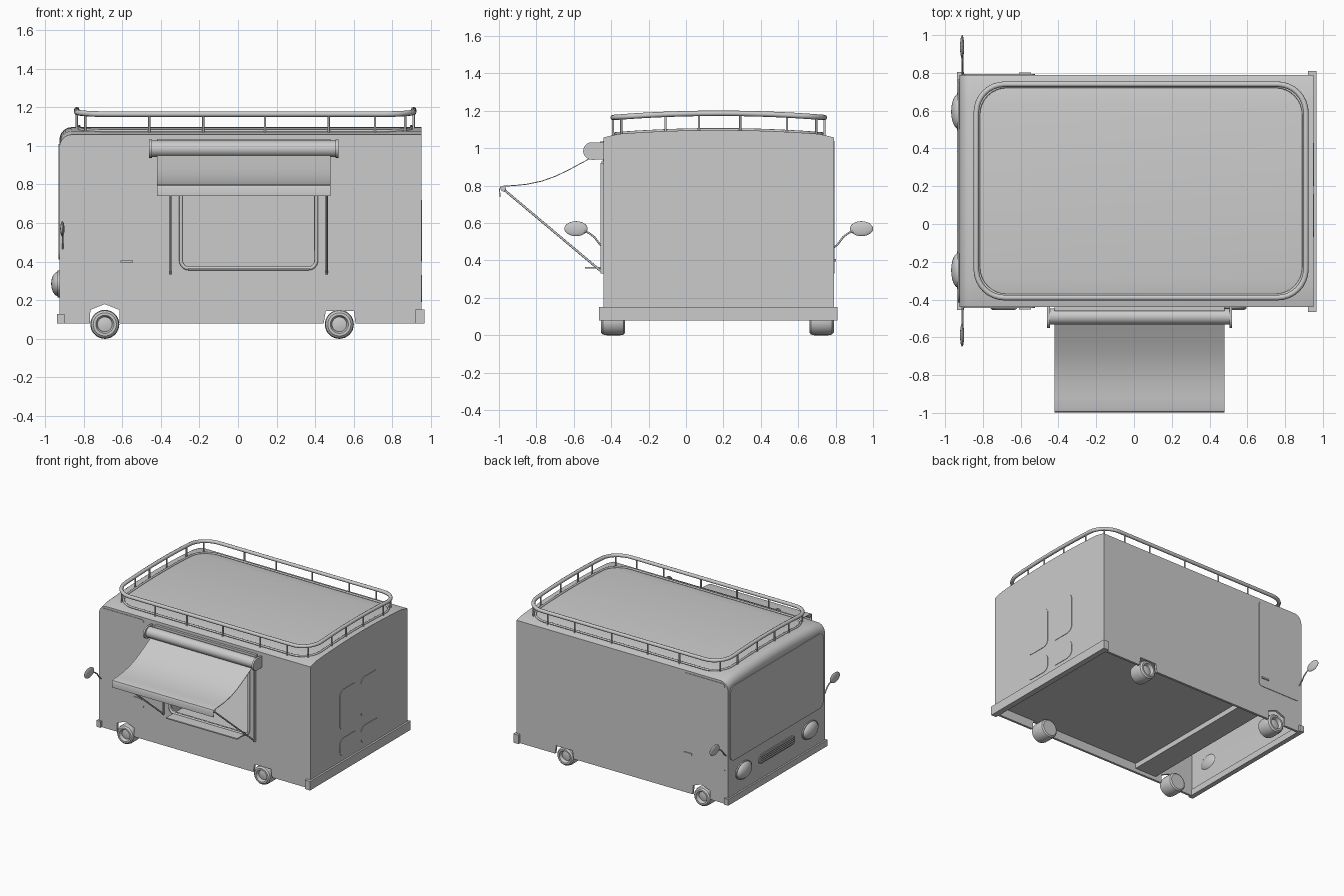
import bpy, bmesh, math
from mathutils import Vector

if "Cube" in bpy.data.objects:
    bpy.data.objects.remove(bpy.data.objects["Cube"])

CY = 0.175                                   # truck centre line in y


def roof_z(y):
    return 1.07 + 0.027 * (1 - ((y - CY) / 0.615) ** 2)


def finish(name, bm, angle=35):
    bmesh.ops.recalc_face_normals(bm, faces=bm.faces)
    me = bpy.data.meshes.new(name)
    bm.to_mesh(me)
    bm.free()
    ob = bpy.data.objects.new(name, me)
    bpy.context.collection.objects.link(ob)
    smooth(ob, angle)
    return ob


def smooth(ob, angle=35):
    bpy.ops.object.select_all(action='DESELECT')
    ob.select_set(True)
    bpy.context.view_layer.objects.active = ob
    bpy.ops.object.shade_smooth_by_angle(angle=math.radians(angle))


def loft(name, rings, angle=35):
    """Skin a list of equal-length point rings and cap both ends."""
    bm = bmesh.new()
    vs = [[bm.verts.new(p) for p in r] for r in rings]
    n = len(vs[0])
    for a, b in zip(vs, vs[1:]):
        for i in range(n):
            bm.faces.new((a[i], a[(i + 1) % n], b[(i + 1) % n], b[i]))
    bm.faces.new(vs[0])
    bm.faces.new(vs[-1])
    return finish(name, bm, angle)


def prism(name, pts, axis, a, b):
    """Extrude a 2D outline along x (pts = y,z) or y (pts = x,z)."""
    put = (lambda p, d: (d, p[0], p[1])) if axis == 'x' else (lambda p, d: (p[0], d, p[1]))
    return loft(name, [[put(p, d) for p in pts] for d in (a, b)])


def rrect(u0, u1, v0, v1, r=0.0, seg=6):
    if r == 0:
        return [(u0, v0), (u1, v0), (u1, v1), (u0, v1)]
    out = []
    for k, (u, v) in enumerate(((u1 - r, v1 - r), (u0 + r, v1 - r), (u0 + r, v0 + r), (u1 - r, v0 + r))):
        for i in range(seg + 1):
            t = math.pi / 2 * (k + i / seg)
            out.append((u + r * math.cos(t), v + r * math.sin(t)))
    return out


def box(name, x, y, z):
    return prism(name, rrect(*y, *z), 'x', *x)


def tube(name, pts, r, closed=False):
    cu = bpy.data.curves.new(name, 'CURVE')
    cu.dimensions = '3D'
    cu.bevel_depth = r
    cu.bevel_resolution = 2
    cu.use_fill_caps = True
    sp = cu.splines.new('POLY')
    sp.points.add(len(pts) - 1)
    for q, p in zip(sp.points, pts):
        q.co = (*p, 1)
    sp.use_cyclic_u = closed
    tmp = bpy.data.objects.new(name + "_curve", cu)
    bpy.context.collection.objects.link(tmp)
    me = bpy.data.meshes.new_from_object(tmp.evaluated_get(bpy.context.evaluated_depsgraph_get()))
    bpy.data.objects.remove(tmp)
    ob = bpy.data.objects.new(name, me)
    bpy.context.collection.objects.link(ob)
    smooth(ob, 50)
    return ob


def lathe(name, prof, centre, side, seg=32):
    """Revolve (radius, offset) about the y axis; side flips the offset."""
    rings = [[(centre[0] + r * math.cos(2 * math.pi * i / seg), centre[1] + side * o,
               centre[2] + r * math.sin(2 * math.pi * i / seg)) for i in range(seg)] for r, o in prof]
    return loft(name, rings)


def ellipsoid(name, c, s):
    bm = bmesh.new()
    bmesh.ops.create_uvsphere(bm, u_segments=24, v_segments=14, radius=1)
    for v in bm.verts:
        v.co = Vector(c) + Vector(v.co[i] * s[i] for i in range(3))
    return finish(name, bm, 60)


def cut(ob, cutter):
    m = ob.modifiers.new("cut", 'BOOLEAN')
    m.object = cutter
    m.solver = 'EXACT'
    bpy.context.view_layer.objects.active = ob
    bpy.ops.object.modifier_apply(modifier=m.name)
    bpy.data.objects.remove(cutter)


def shell(name, inset, bottom, r=0.065):
    """Van volume: crowned roof, rounded front top edge."""
    w = 0.615 - inset
    x0, x1 = -0.925 + inset, 0.95 - inset
    secs = [(x0 + r * (1 - math.cos(t)), r * (1 - math.sin(t)))
            for t in (i * math.pi / 12 for i in range(7))] + [(x1, 0)]
    rings = []
    for x, d in secs:
        ys = [CY - w + 2 * w * i / 16 for i in range(17)]
        top = [(x, y, roof_z(y) - inset - d - (0.012 if i in (0, 16) else 0)) for i, y in enumerate(ys)]
        rings.append([(x, CY - w, bottom)] + top + [(x, CY + w, bottom)])
    return loft(name, rings)


# hollow body with wheel arches and serving hatch
body = shell("body", 0, 0.08)
cut(body, shell("cavity", 0.018, 0.0))
cut(body, prism("arch_f", [(-0.77, 0), (-0.61, 0), (-0.615, 0.15), (-0.69, 0.18), (-0.765, 0.15)], 'y', -0.6, 0.95))
cut(body, prism("arch_r", [(0.43, 0), (0.62, 0), (0.60, 0.145), (0.455, 0.145)], 'y', -0.6, 0.95))
cut(body, prism("hatch", rrect(-0.29, 0.40, 0.37, 0.92, 0.04), 'y', -0.6, -0.3))
smooth(body)

# floors and cab wall
box("floor", (-0.37, 0.935), (-0.425, 0.775), (0.15, 0.17))
box("cab_step", (-0.56, -0.37), (-0.425, 0.775), (0.11, 0.17))
box("cab_wall", (-0.52, -0.50), (-0.425, 0.775), (0.17, 1.04))

# bumpers
box("rear_bumper", (0.92, 0.965), (-0.465, 0.81), (0.08, 0.152))
box("front_bumper", (-0.938, -0.90), (-0.455, 0.805), (0.08, 0.13))

# wheels
tyre = [(0.03, -0.13), (0.06, -0.13), (0.071, -0.122), (0.075, -0.105), (0.075, -0.03), (0.071, -0.01),
        (0.06, 0.0), (0.047, 0.0), (0.042, -0.008), (0.038, -0.025), (0.015, -0.02)]
for x, tag in ((-0.69, "front"), (0.525, "rear")):
    for y, s in ((-0.455, -1), (0.79, 1)):
        lathe(f"{tag}_wheel", tyre, (x, y, 0.075), s)

# cab doors, handles and mirrors on both sides
for s, tag in ((-1, "near"), (1, "far")):
    wall = CY + s * 0.615
    prism(f"{tag}_door", rrect(-0.90, -0.525, 0.33, 1.04, 0.025), 'y', wall - s * 0.01, wall + s * 0.004)
    box(f"{tag}_door_handle", (-0.61, -0.545), sorted((wall, wall + s * 0.012)), (0.395, 0.407))
    arm = [(0.59, 0.45), (0.635, 0.485), (0.665, 0.525), (0.695, 0.548), (0.74, 0.56)]
    tube(f"{tag}_mirror_arm", [(-0.908, CY + s * d, z) for d, z in arm], 0.005)
    ellipsoid(f"{tag}_mirror", (-0.91, CY + s * 0.763, 0.57), (0.011, 0.062, 0.04))

# windscreen, headlights and grille
prism("windscreen", rrect(-0.415, 0.765, 0.41, 1.01, 0.05), 'x', -0.931, -0.915)
for y in (-0.245, 0.595):
    ellipsoid("headlight", (-0.928, y, 0.285), (0.04, 0.093, 0.065))
    prism("headlight_rim", [(y + 0.1 * math.cos(t), 0.285 + 0.07 * math.sin(t))
                            for t in (i * math.pi / 14 for i in range(28))], 'x', -0.934, -0.915)
prism("grille", rrect(-0.055, 0.405, 0.25, 0.325, 0.036), 'x', -0.931, -0.915)
for i in range(4):
    box("grille_slat", (-0.938, -0.92), (-0.035, 0.385), (0.261 + i * 0.015, 0.268 + i * 0.015))

# rear door panels
for y0, y1 in ((-0.07, 0.16), (0.20, 0.43)):
    for z0, z1 in ((0.19, 0.33), (0.40, 0.72)):
        prism("rear_panel", rrect(y0, y1, z0, z1, 0.05), 'x', 0.94, 0.953)

# roof rack
for name, r, up, grow in (("roof_rail", 0.0145, 0.09, 0.0), ("roof_rail_base", 0.008, 0.003, -0.012)):
    ring = rrect(-0.835 - grow, 0.91 + grow, -0.39 - grow, 0.74 + grow, 0.15, 8)
    dense = []
    for (xa, ya), (xb, yb) in zip(ring, ring[1:] + ring[:1]):
        n = 10 if abs(ya - yb) > 0.3 else 1
        dense += [(xa + (xb - xa) * i / n, ya + (yb - ya) * i / n) for i in range(n)]
    tube(name, [(x, y, roof_z(y) + up) for x, y in dense], r, True)
posts = [(x, y) for x in (-0.46, -0.18, 0.14, 0.47, 0.71) for y in (-0.39, 0.74)]
posts += [(x, y) for x in (-0.835, 0.91) for y in (-0.11, 0.07, 0.29, 0.54)]
posts += [(x, y) for x in (-0.791, 0.866) for y in (-0.346, 0.696)]
for x, y in posts:
    tube("rail_post", [(x, y, roof_z(y) - 0.01), (x, y, roof_z(y) + 0.09)], 0.006)

# serving hatch frame and counter
frame = rrect(-0.295, 0.405, 0.365, 0.925, 0.04)
tube("hatch_frame", [(x, -0.443, z) for x, z in frame], 0.010, True)
box("counter", (-0.26, 0.37), (-0.54, -0.43), (0.357, 0.366))

# awning: roller, end brackets, cloth, front bar, arms
lathe("awning_roller", [(0.042, -0.485), (0.042, 0.485)], (0, 0, 0), 1)
roller = bpy.data.objects["awning_roller"]
roller.rotation_euler = (0, 0, math.pi / 2)
roller.location = (0.035, -0.49, 0.985)
for x in (-0.46, 0.505):
    prism("awning_bracket", [(-0.435, 0.94)] + [(-0.503 - 0.047 * math.sin(t), 0.985 - 0.047 * math.cos(t))
          for t in (i * math.pi / 10 for i in range(11))] + [(-0.435, 1.03)], 'x', x, x + 0.015)
box("awning_back_plate", (-0.42, 0.48), (-0.46, -0.43), (0.95, 1.035))
drape = [(-0.50, 0.955), (-0.56, 0.923), (-0.63, 0.885), (-0.70, 0.852), (-0.77, 0.827),
         (-0.85, 0.81), (-0.92, 0.803), (-0.975, 0.80), (-0.993, 0.795), (-0.999, 0.78), (-0.997, 0.74)]
inner = [(y + (0.005 if z < 0.8 else 0), z - (0.005 if z > 0.79 else 0)) for y, z in drape]
prism("awning_cloth", drape + inner[::-1], 'x', -0.42, 0.48)
tube("awning_bar", [(-0.415, -0.977, 0.783), (0.475, -0.977, 0.783)], 0.015)
for x in (-0.35, 0.46):
    tube("awning_arm", [(x, -0.975, 0.78), (x, -0.445, 0.335)], 0.006)
    box("awning_arm_rail", (x - 0.006, x + 0.006), (-0.456, -0.435), (0.33, 0.92))
